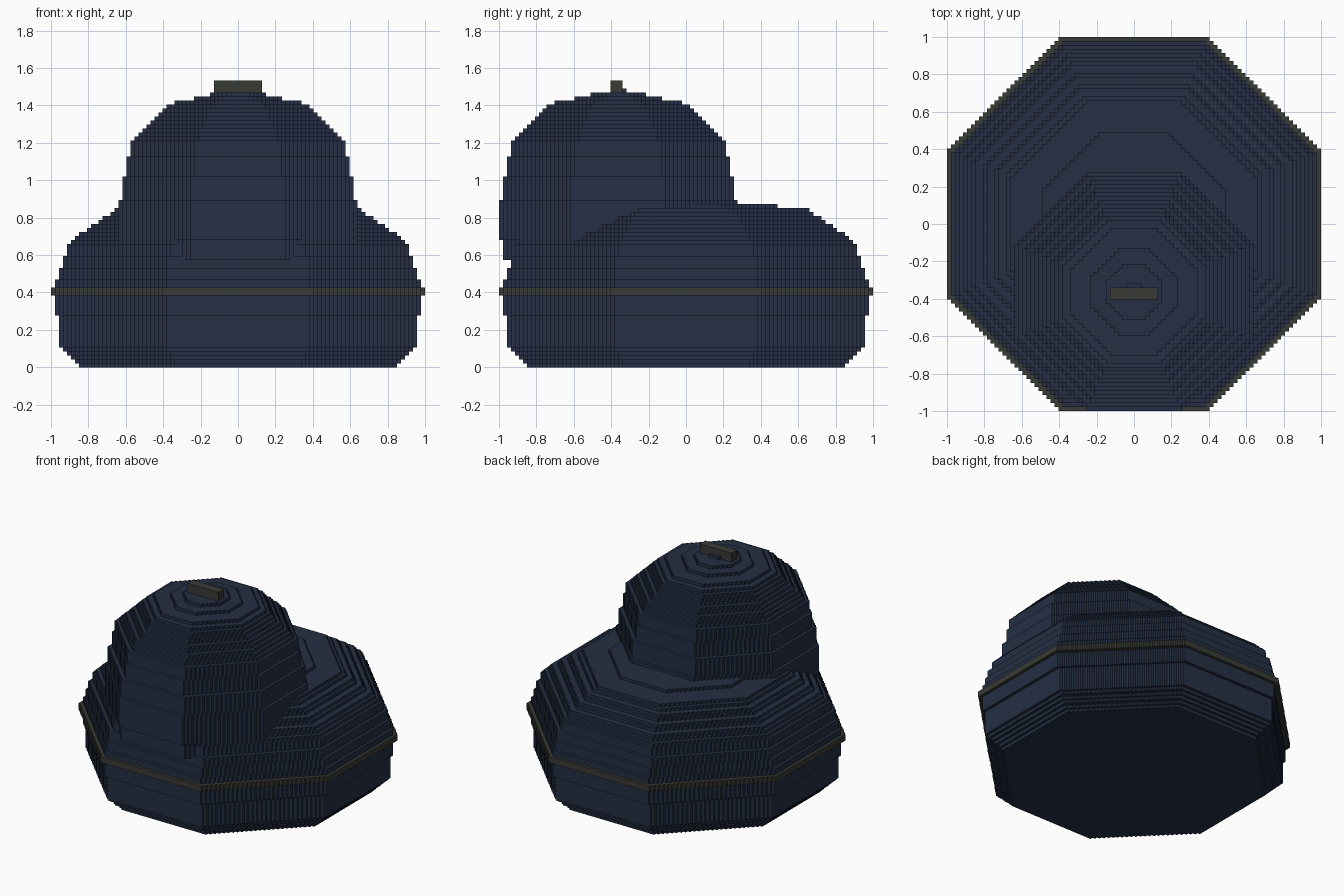
import bpy

if "Cube" in bpy.data.objects:
    bpy.data.objects.remove(bpy.data.objects["Cube"])

V = 2 / 94  # edge length of one building block


def material(name, rgb):
    m = bpy.data.materials.new(name)
    m.diffuse_color = (*rgb, 1)
    m.use_nodes = True
    m.node_tree.nodes["Principled BSDF"].inputs["Base Color"].default_value = m.diffuse_color
    return m


navy = material("navy", (0.018, 0.028, 0.058))
olive = material("olive grey", (0.040, 0.043, 0.036))


def radii(runs):
    """Expand (count, radius) runs into one radius per layer."""
    return [r for n, r in runs for _ in range(n)]


def octagon(r, cy):
    """Cells of an octagon of half-width r with stepped diagonals."""
    limit = r + round(0.4 * r) - 1
    for i in range(-r, r):
        for j in range(-r, r):
            if abs(i + 0.5) + abs(j + 0.5) <= limit:
                yield i, j + cy


def stack(layers, z0, cy):
    return {(i, j, z0 + k) for k, r in enumerate(layers) for i, j in octagon(r, cy)}


def block(x0, x1, y0, y1, z0, z1):
    return {(i, j, k) for i in range(x0, x1) for j in range(y0, y1) for k in range(z0, z1)}


# Wide rounded base, split around the rim band
base_lower = [40, 41, 42, 43, 44] + radii([(8, 45), (5, 46)])
base_upper = radii([(2, 46), (3, 45), (3, 44), (3, 43)]) + [42, 41, 40, 38, 37, 35, 34, 32, 31, 23]
# Dome rising from the front half of the base
dome = radii([(5, 29), (10, 30), (6, 29), (5, 28), (4, 27)]) + \
    [26, 25, 24, 23, 22, 21, 20, 19, 18, 16, 11, 7]

parts = [
    ("base", stack(base_lower, 0, 0) | stack(base_upper, 20, 0), navy),
    ("rim_band", stack([47, 47], 18, 0), olive),
    ("dome", stack(dome, 27, -17), navy),
    ("top_handle", block(-6, 6, -19, -16, 69, 72), olive),
    ("handle_lip", block(-2, 2, -16, -15, 69, 70), navy),
]
solid = set().union(*(cells for _, cells, _ in parts))

# Outward direction and corner offsets (counter-clockwise from outside)
SIDES = [
    ((1, 0, 0), ((1, 0, 0), (1, 1, 0), (1, 1, 1), (1, 0, 1))),
    ((-1, 0, 0), ((0, 0, 0), (0, 0, 1), (0, 1, 1), (0, 1, 0))),
    ((0, 1, 0), ((0, 1, 0), (0, 1, 1), (1, 1, 1), (1, 1, 0))),
    ((0, -1, 0), ((0, 0, 0), (1, 0, 0), (1, 0, 1), (0, 0, 1))),
    ((0, 0, 1), ((0, 0, 1), (1, 0, 1), (1, 1, 1), (0, 1, 1))),
    ((0, 0, -1), ((0, 0, 0), (0, 1, 0), (1, 1, 0), (1, 0, 0))),
]


def build(name, cells, mat):
    """Make a mesh from the exposed block sides only."""
    index, faces = {}, []
    for x, y, z in sorted(cells):
        for (dx, dy, dz), corners in SIDES:
            if (x + dx, y + dy, z + dz) not in solid:
                faces.append([index.setdefault((x + a, y + b, z + c), len(index))
                              for a, b, c in corners])
    mesh = bpy.data.meshes.new(name)
    mesh.from_pydata([(x * V, y * V, z * V) for x, y, z in index], [], faces)
    mesh.materials.append(mat)
    bpy.context.collection.objects.link(bpy.data.objects.new(name, mesh))


taken = set()
for name, cells, mat in parts:
    build(name, cells - taken, mat)
    taken |= cells
